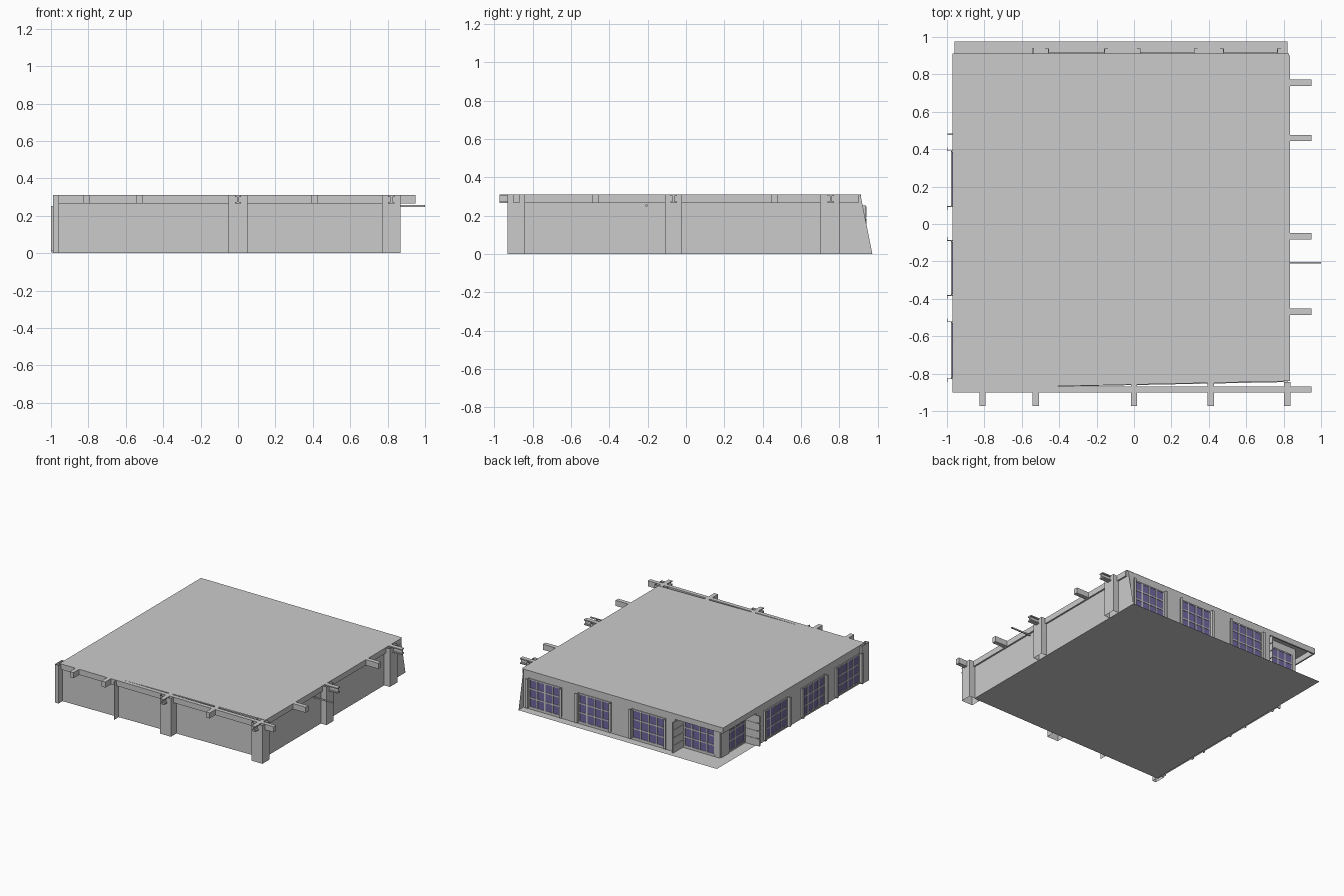
import bpy

if "Cube" in bpy.data.objects:
    bpy.data.objects.remove(bpy.data.objects["Cube"])

H = 0.31          # roof height
BEAM_Z = 0.265    # underside of the beams


def mesh(name, verts, faces, mat=None):
    me = bpy.data.meshes.new(name)
    me.from_pydata(verts, [], faces)
    me.update()
    ob = bpy.data.objects.new(name, me)
    bpy.context.collection.objects.link(ob)
    if mat:
        me.materials.append(mat)
    return ob


def boxes(name, items, mat=None, caps=True):
    """One object from several (x0, x1, y0, y1, z0, z1) boxes."""
    verts, faces = [], []
    for x0, x1, y0, y1, z0, z1 in items:
        x0, x1 = sorted((x0, x1))
        y0, y1 = sorted((y0, y1))
        n = len(verts)
        verts += [(x, y, z) for z in (z0, z1)
                  for x, y in ((x0, y0), (x1, y0), (x1, y1), (x0, y1))]
        fs = [(0, 1, 5, 4), (1, 2, 6, 5), (2, 3, 7, 6), (3, 0, 4, 7)]
        if caps:
            fs += [(3, 2, 1, 0), (4, 5, 6, 7)]
        faces += [tuple(n + i for i in f) for f in fs]
    return mesh(name, verts, faces, mat)


def wall(name, a, b, z0=0.0, z1=H):
    """Upright sheet from plan point a to plan point b."""
    return mesh(name, [(*a, z0), (*b, z0), (*b, z1), (*a, z1)], [(0, 1, 2, 3)])


glass = bpy.data.materials.new("purple_glass")
glass.diffuse_color = (0.17, 0.14, 0.36, 1)
glass.use_nodes = True
glass.node_tree.nodes["Principled BSDF"].inputs["Base Color"].default_value = glass.diffuse_color

# Floor slab and roof sheet, both slightly skewed along the front
mesh("floor", [(-0.96, -0.88, 0), (0.82, -0.845, 0), (0.82, 0.975, 0), (-0.96, 0.975, 0)],
     [(3, 2, 1, 0)])
mesh("roof", [(-0.97, -0.88, H), (0.83, -0.84, H), (0.83, 0.912, H), (-0.97, 0.912, H)],
     [(0, 1, 2, 3)])

# Outer walls; the back left corner steps inwards under the roof
plan = [(0.82, 0.91), (-0.54, 0.91), (-0.54, 0.81), (-0.87, 0.81),
        (-0.87, 0.48), (-0.97, 0.48), (-0.97, -0.88), (0.82, -0.845)]
names = ["back_wall", "back_step_wall", "back_recess_wall", "side_recess_wall",
         "side_step_wall", "left_wall", "front_wall"]
for n, a, b in zip(names, plan, plan[1:]):
    wall(n, a, b)

# Right wall with its sloping rear edge
mesh("right_wall", [(0.82, -0.845, 0), (0.82, 0.972, 0), (0.82, 0.91, H), (0.82, -0.845, H)],
     [(0, 1, 2, 3)])

# Fascia over the recessed corner
boxes("corner_fascia", [(-0.97, -0.54, 0.90, 0.912, BEAM_Z, H),
                        (-0.97, -0.958, 0.48, 0.912, BEAM_Z, H)])

# Projecting step piers with horizontal courses
for i in range(4):
    z0, z1 = 0.003 + i * 0.0625, 0.06 + i * 0.0625
    boxes("back_pier_course", [(-0.543, -0.535, 0.81, 0.942, z0, z1)])
    boxes("side_pier_course", [(-0.998, -0.87, 0.475, 0.483, z0, z1)])

# Open pillars on the front and right walls
boxes("outer_pillars", [
    (-0.99, -0.957, -0.93, -0.84, 0, H),
    (-0.05, 0.05, -0.93, -0.85, 0, H),
    (0.77, 0.87, -0.93, -0.84, 0, H),
    (0.80, 0.87, -0.11, -0.02, 0, H),
    (0.80, 0.87, 0.70, 0.80, 0, H)], caps=False)
wall("front_fin", (-0.46, -0.93), (-0.46, -0.86))

# Inner pillars, one of them standing in the recessed corner
boxes("inner_pillars", [(x - 0.048, x + 0.048, y - 0.048, y + 0.048, 0.001, H - 0.002)
                        for x in (-0.83, 0.0) for y in (-0.07, 0.75)])

# Long edge beams
boxes("front_edge_beam", [(-0.97, 0.95, -0.90, -0.868, BEAM_Z, H)])
boxes("right_edge_beam", [(0.822, 0.835, -0.84, 0.90, BEAM_Z, H)])


def stub(name, horizontal, c, a, b, ibeam):
    """Short beam end: plain box or I section, centred at c, running a to b."""
    w = 0.017
    if ibeam:
        parts = [(w, BEAM_Z, BEAM_Z + 0.009), (w, H - 0.009, H),
                 (0.005, BEAM_Z + 0.009, H - 0.009)]
    else:
        parts = [(w, BEAM_Z, H)]
    boxes(name, [((a, b, c - k, c + k) if horizontal else (c - k, c + k, a, b)) + (z0, z1)
                 for k, z0, z1 in parts])


# Beam ends sticking out of the front and right sides
for x, i in ((-0.81, 0), (-0.525, 0), (0.0, 1), (0.41, 0), (0.82, 1)):
    stub("front_beam_end", False, x, -0.972, -0.845, i)
for y, i in ((0.755, 1), (0.46, 0), (-0.065, 1), (-0.47, 0)):
    stub("right_beam_end", True, y, 0.83, 0.948, i)

# Thin pole on the right side
boxes("side_pole", [(0.82, 1.0, -0.211, -0.202, 0.248, 0.258)])


def window(side, u0, u1, base, posts=True):
    """Gridded window on the back (u = x) or the left (u = y) wall."""
    def put(a, b, d0, d1, z0, z1):
        if side == "back":
            return (a, b, base + d0, base + d1, z0, z1)
        return (-base - d0, -base - d1, a, b, z0, z1)

    z0, z1, w = 0.02, 0.245, u1 - u0
    boxes(side + "_window_panes", [put(u0, u1, 0.001, 0.004, z0, z1)], glass)
    bars = []
    for i in range(5):
        u = u0 + w * i / 4
        bars.append(put(u - 0.005, u + 0.005, 0.002, 0.008, z0, z1))
    for i in range(4):
        z = z0 + (z1 - z0) * i / 3
        bars.append(put(u0, u1, 0.002, 0.0075, z - 0.005, z + 0.005))
    boxes(side + "_window_bars", bars)
    if posts:
        p = []
        for u, s in ((u0 - 0.007, -1), (u1 + 0.007, 1)):
            p.append(put(u - 0.002, u + 0.002, 0, 0.029, 0.015, 0.252))
            p.append(put(u, u + s * 0.018, 0.026, 0.029, 0.015, 0.252))
        boxes(side + "_window_posts", p)


# Windows on the two glazed sides
for a, b in ((-0.45, -0.165), (0.04, 0.315), (0.485, 0.76)):
    window("back", a, b, 0.91)
for a, b in ((-0.82, -0.53), (-0.375, -0.095), (0.10, 0.385)):
    window("left", a, b, 0.97)
window("back", -0.83, -0.56, 0.81, False)
window("left", 0.50, 0.74, 0.87, False)
